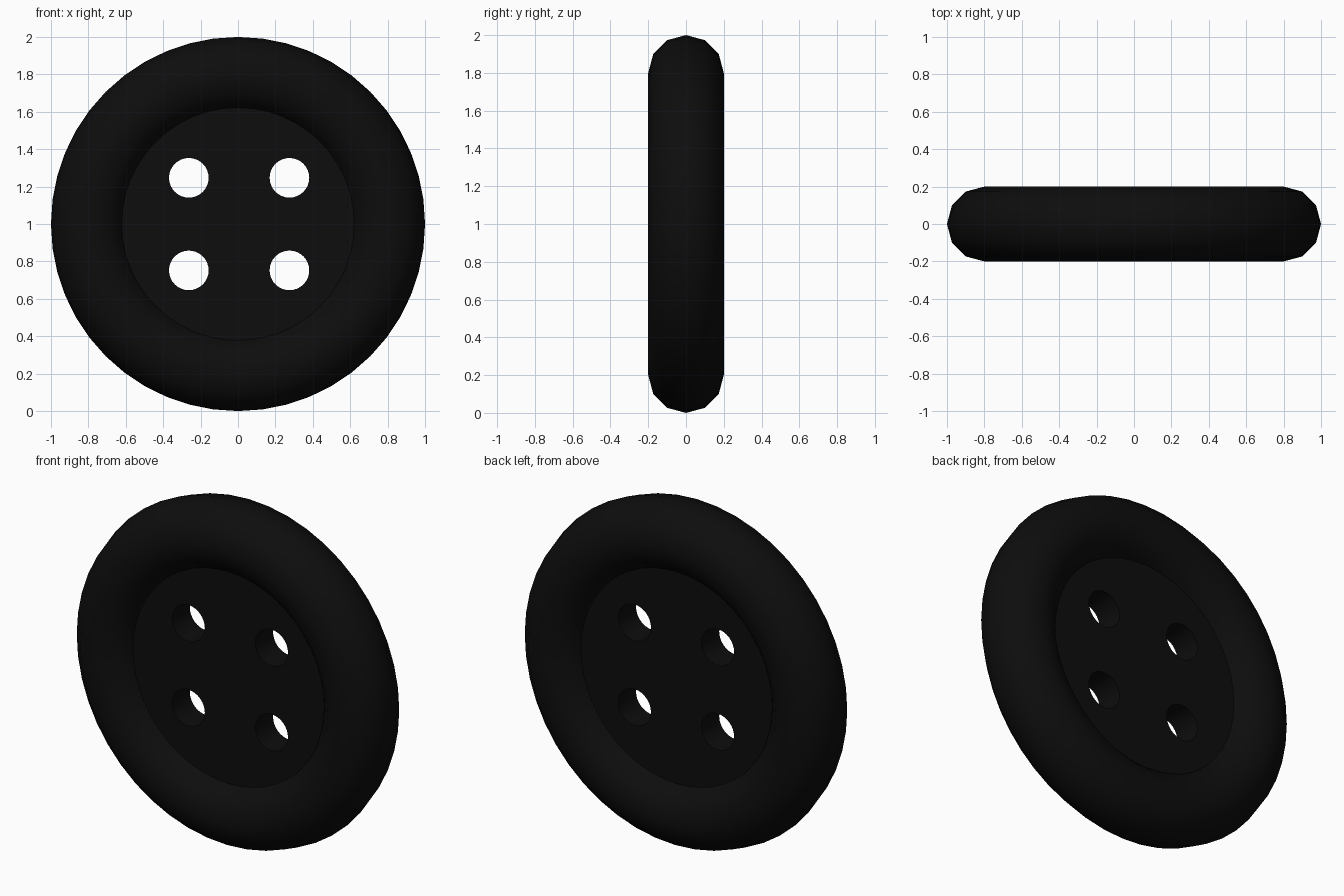
import bpy
from math import radians

if "Cube" in bpy.data.objects:
    bpy.data.objects.remove(bpy.data.objects["Cube"], do_unlink=True)

CENTRE_Z = 1.0
UPRIGHT = (radians(90), 0, 0)

black = bpy.data.materials.new("black_plastic")
black.use_nodes = True
colour = (0.004, 0.004, 0.004, 1)
black.diffuse_color = colour
black.node_tree.nodes["Principled BSDF"].inputs["Base Color"].default_value = colour


def cylinder(name, radius, depth, x, z, sides):
    """Cylinder lying along the front-back axis."""
    bpy.ops.mesh.primitive_cylinder_add(vertices=sides, radius=radius, depth=depth,
                                        location=(x, 0, z), rotation=UPRIGHT)
    obj = bpy.context.object
    obj.name = name
    obj.data.materials.append(black)
    return obj


def activate(obj):
    bpy.ops.object.select_all(action='DESELECT')
    obj.select_set(True)
    bpy.context.view_layer.objects.active = obj


# Rounded outer rim
bpy.ops.mesh.primitive_torus_add(major_radius=0.8, minor_radius=0.2, major_segments=48,
                                 minor_segments=12, location=(0, 0, CENTRE_Z),
                                 rotation=UPRIGHT)
rim = bpy.context.object
rim.name = "rim"
rim.data.materials.append(black)

# Recessed centre disc, its edge buried in the rim
disc = cylinder("centre_disc", 0.7, 0.165, 0, CENTRE_Z, 48)

# Four thread holes
for x in (-0.263, 0.275):
    for z in (-0.248, 0.247):
        cutter = cylinder("hole_cutter", 0.106, 1, x, CENTRE_Z + z, 32)
        cutter.hide_render = True
        activate(disc)
        cut = disc.modifiers.new("thread_hole", 'BOOLEAN')
        cut.operation = 'DIFFERENCE'
        cut.solver = 'EXACT'
        cut.object = cutter
        bpy.ops.object.modifier_apply(modifier=cut.name)
        bpy.data.objects.remove(cutter, do_unlink=True)

# Smooth shading with crisp hole edges
for part in (rim, disc):
    activate(part)
    bpy.ops.object.shade_smooth_by_angle(angle=radians(40))
